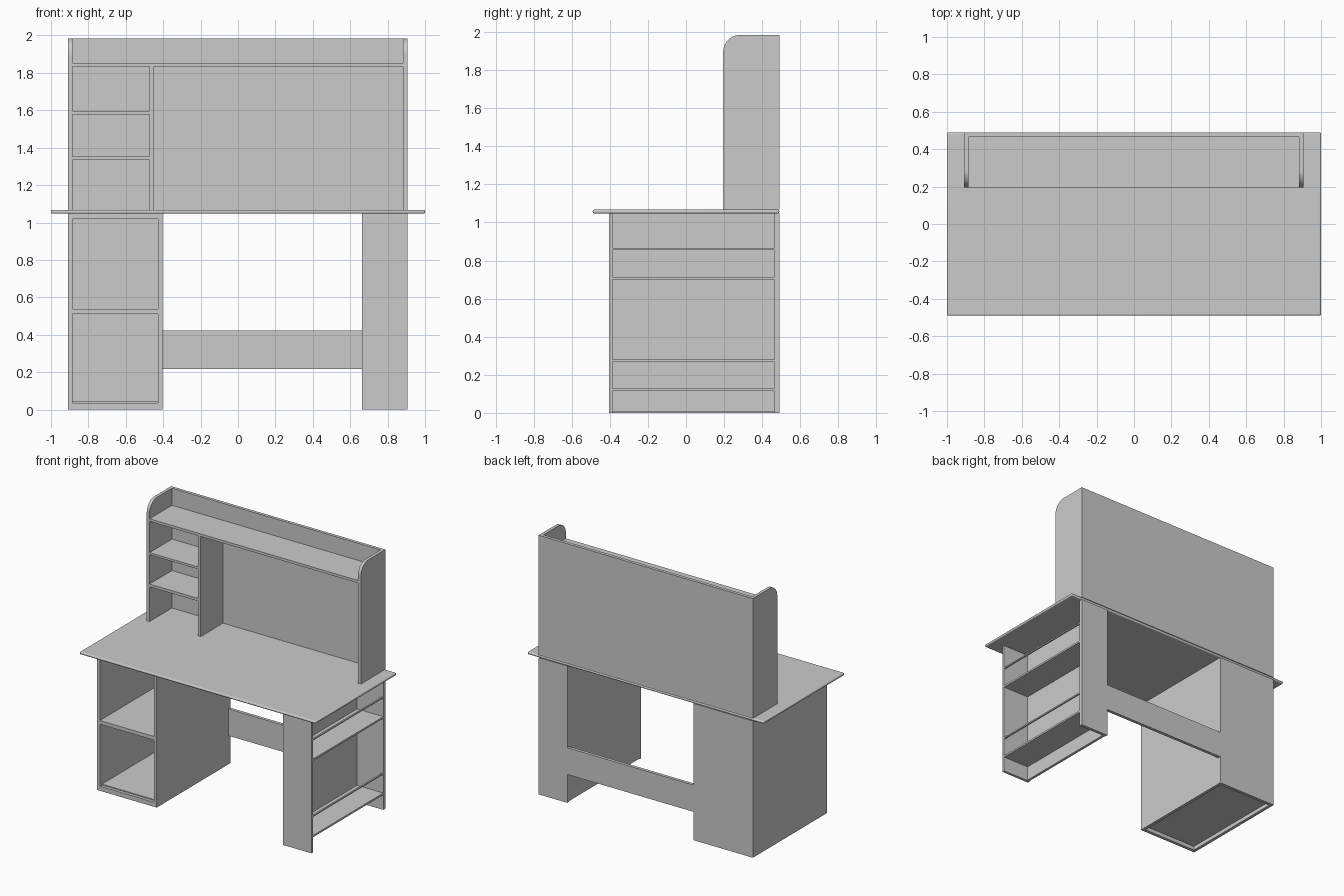
import bpy, bmesh, math

if "Cube" in bpy.data.objects:
    bpy.data.objects.remove(bpy.data.objects["Cube"])


def box(name, x, y, z, bevel=0.0):
    """Axis-aligned board given by its (min, max) ranges."""
    bm = bmesh.new()
    bmesh.ops.create_cube(bm, size=1)
    for v in bm.verts:
        for i, r in enumerate((x, y, z)):
            v.co[i] = r[0] if v.co[i] < 0 else r[1]
    me = bpy.data.meshes.new(name)
    bm.to_mesh(me)
    bm.free()
    ob = bpy.data.objects.new(name, me)
    bpy.context.collection.objects.link(ob)
    if bevel:
        m = ob.modifiers.new("rounded_edges", 'BEVEL')
        m.width, m.segments = bevel, 3
        for p in me.polygons:
            p.use_smooth = True
        bpy.context.view_layer.objects.active = ob
        ob.select_set(True)
        bpy.ops.object.shade_smooth_by_angle(angle=math.radians(35))
        ob.select_set(False)
    return ob


def hutch_side(name, x0, x1):
    """Upright side board with a rounded upper front corner."""
    y0, y1, z0, z1, r = 0.195, 0.49, DESK, TOP, 0.09
    pts = [(y1, z0), (y1, z1)]
    for i in range(13):
        a = math.radians(90 + 90 * i / 12)
        pts.append((y0 + r + r * math.cos(a), z1 - r + r * math.sin(a)))
    pts.append((y0, z0))
    bm = bmesh.new()
    f = bm.faces.new([bm.verts.new((x0, y, z)) for y, z in pts])
    ext = bmesh.ops.extrude_face_region(bm, geom=[f])
    for v in ext["geom"]:
        if isinstance(v, bmesh.types.BMVert):
            v.co.x = x1
    bmesh.ops.recalc_face_normals(bm, faces=bm.faces)
    me = bpy.data.meshes.new(name)
    bm.to_mesh(me)
    bm.free()
    bpy.context.collection.objects.link(bpy.data.objects.new(name, me))


UNDER, DESK, TOP = 1.047, 1.067, 1.985
L, R = -0.91, 0.905            # outer faces of the carcass
FRONT, BACK, T = -0.405, 0.49, 0.024
IN = BACK - T                  # inner face of back boards

# Desktop
box("desktop", (-1, 1), (-0.49, 0.49), (UNDER, DESK), 0.008)

# Hutch
hutch_side("hutch_side_left", L, L + T)
hutch_side("hutch_side_right", R - T, R)
box("hutch_back", (L + T, R - T), (IN, BACK), (DESK, TOP))
box("hutch_top_shelf", (L + T, R - T), (0.195, IN), (1.834, 1.854))
box("hutch_divider", (-0.474, -0.453), (0.195, IN), (DESK, 1.834))
for i, (a, b) in enumerate([(1.333, 1.354), (1.578, 1.595)]):
    box(f"hutch_small_shelf_{i + 1}", (L + T, -0.474), (0.195, IN), (a, b))

# Left pedestal: open front, two compartments
PX = -0.405
box("pedestal_side_left", (L, L + T), (FRONT, BACK), (0, UNDER))
box("pedestal_side_right", (PX - T, PX), (FRONT, BACK), (0, UNDER))
box("pedestal_back", (L + T, PX - T), (IN, BACK), (0, UNDER))
box("pedestal_front_rail", (L + T, PX - T), (FRONT, FRONT + T), (0, 0.035))
for name, a, b in [("floor", 0.03, 0.042), ("middle_shelf", 0.51, 0.538), ("top", 1.02, UNDER)]:
    y0 = FRONT + T if name == "floor" else FRONT
    box("pedestal_" + name, (L + T, PX - T), (y0, IN), (a, b))

# Right bookcase: open towards the right side
BX = 0.663
box("bookcase_front", (BX, R), (FRONT, FRONT + 0.02), (0, UNDER))
box("bookcase_back", (BX, R), (IN, BACK), (0, UNDER))
box("bookcase_inner_panel", (BX, BX + 0.02), (FRONT + 0.02, IN), (0.005, UNDER))
for i, z in enumerate((0.115, 0.70)):
    box(f"bookcase_shelf_{i + 1}", (BX + 0.02, R), (FRONT + 0.02, IN), (z, z + 0.014))
    box(f"bookcase_guard_bar_{i + 1}", (R - 0.012, R), (FRONT + 0.02, IN), (z + 0.156, z + 0.166))

# Rear stretcher
box("rear_stretcher", (PX, BX), (IN, BACK), (0.217, 0.422))
